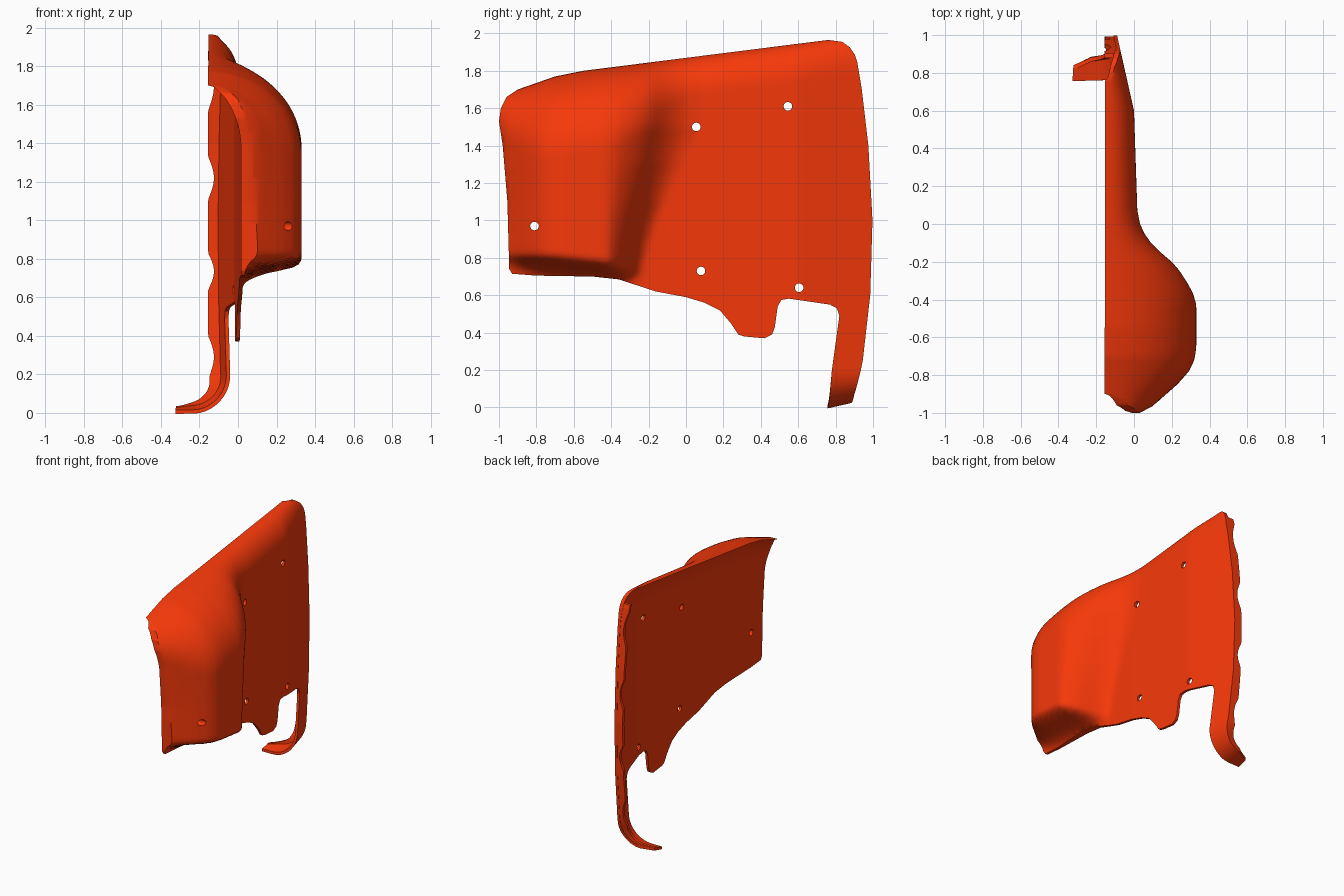
import bpy, bmesh
from math import sin, cos, pi, sqrt

if "Cube" in bpy.data.objects:
    bpy.data.objects.remove(bpy.data.objects["Cube"])


def lerp(t, pts):
    """Piecewise linear interpolation through (t, value) points."""
    if t <= pts[0][0]:
        return pts[0][1]
    for (a, u), (b, v) in zip(pts, pts[1:]):
        if t <= b:
            return u + (v - u) * (t - a) / (b - a)
    return pts[-1][1]


# Side outline (y, z); the tail is laid out flat and bent afterwards
OUTLINE = [(-.945, .74), (-.93, .715), (-.8, .705), (-.5, .7), (-.36, .685), (-.16, .62),
           (0, .59), (.1, .56), (.18, .52), (.24, .45), (.28, .39), (.31, .38), (.42, .37),
           (.46, .39), (.475, .43), (.49, .54), (.51, .575), (.55, .582), (.77, .55),
           (.807, .53), (.82, .49), (.78, .2), (.76, -.05), (.757, -.2), (.84, -.195),
           (.885, -.1), (.9, .03), (.945, .25), (.985, .6), (.997, 1), (.975, 1.4),
           (.94, 1.7), (.915, 1.85), (.903, 1.885), (.877, 1.925), (.835, 1.955),
           (.76, 1.965), (-.55, 1.8), (-.7, 1.77), (-.9, 1.7), (-.96, 1.66), (-.99, 1.6),
           (-1, 1.53), (-.98, 1.4), (-.955, 1.1)]
BACK_EDGE = [(z, y) for y, z in OUTLINE[24:34]]
TOP_EDGE = [(-1, 1.67), (-.9, 1.7), (-.7, 1.77), (-.55, 1.8), (1, 1.9953)]
HOLES = [(-.81, .97), (.055, 1.5), (.545, 1.61), (.08, .73), (.605, .64)]
BASE = [(-1, .036), (0, .02), (.6, 0), (1, -.09)]
BULGE = [(-1, .04), (-.97, .1), (-.9, .18), (-.85, .235), (-.78, .293), (-.72, .32),
         (-.65, .33), (-.43, .33), (-.36, .313), (-.3, .28), (-.25, .245), (-.2, .2),
         (-.15, .14), (-.1, .09), (-.05, .055), (0, .032), (.06, .02), (.12, -.2)]
LEDGE = [(.66, 0), (.69, .1), (.72, .35), (.75, .85), (.765, .95), (.79, 1)]


def roll(y, z, depth):
    """Elliptic roll-over towards the top edge: 0 at the edge, 1 on the panel."""
    d = min(max((lerp(y, TOP_EDGE) - z) / depth, 0), 1)
    return sqrt(max(0, 1 - (1 - d) ** 2))


def inner_x(y, z):
    b = lerp(y, BASE) - .02
    return -.155 + (b + .155) * roll(y, z, .31)


def outer_x(y, z):
    b = lerp(y, BASE)
    q = y
    if y > -.43:    # the inner slope of the bulge is steeper lower down
        q = -.43 + (y + .43) * lerp(z, [(.75, 2.3), (1.1, 1.5), (1.3, 1.2), (1.5, 1)])
    elif y < -.7:   # follow the leaning front edge
        front = lerp(z, [(1.1, -.977), (1.4, -.99), (1.55, -1)])
        q = -.7 + (y + .7) * .3 / (-.7 - front)
    p = max(lerp(q, BULGE), b)
    x = b + (p - b) * lerp(z + .11 * (y + .4), LEDGE)
    depth = .2 + .24 * min(1, (x - b) / .3)
    return -.14 + (x + .14) * roll(y, z, depth)


def bend(x, y, z):
    """Curl the tail inwards below z = 0.2."""
    if z >= .2 or y < .7:
        return x, y, z
    w, r = .2 - z, x + .24
    arc = .2 * pi / 2
    if w < arc:
        a = w / .2
        return -.24 + r * cos(a), y, .2 - r * sin(a)
    return -.24 - (w - arc), y, .2 - r


def link(name, bm):
    bmesh.ops.recalc_face_normals(bm, faces=bm.faces)
    me = bpy.data.meshes.new(name)
    bm.to_mesh(me)
    bm.free()
    ob = bpy.data.objects.new(name, me)
    bpy.context.collection.objects.link(ob)
    return ob


def prism(name, loops):
    """Prisms along x from closed (y, z) loops."""
    bm = bmesh.new()
    for pts in loops:
        lo = [bm.verts.new((-.5, y, z)) for y, z in pts]
        hi = [bm.verts.new((1.5, y, z)) for y, z in pts]
        bm.faces.new(lo)
        bm.faces.new(hi)
        for i in range(len(pts)):
            j = (i + 1) % len(pts)
            bm.faces.new((lo[i], lo[j], hi[j], hi[i]))
    ob = link(name, bm)
    ob.hide_render = True
    return ob


def finish(ob, mat):
    ob.data.materials.clear()
    ob.data.materials.append(mat)
    bpy.ops.object.select_all(action='DESELECT')
    ob.select_set(True)
    bpy.context.view_layer.objects.active = ob
    bpy.ops.object.shade_smooth_by_angle(angle=.6)


orange = bpy.data.materials.new("orange_plastic")
orange.diffuse_color = (.92, .04, .003, 1)
orange.use_nodes = True
orange.node_tree.nodes["Principled BSDF"].inputs["Base Color"].default_value = orange.diffuse_color

# Flat dense slab; its rows run parallel to the top edge and crowd towards it
bm = bmesh.new()
bmesh.ops.create_grid(bm, x_segments=90, y_segments=130, size=1)
for v in bm.verts:
    y = v.co.x * 1.06 + .0013
    t = (1 - v.co.y) * 1.16 - .045
    if 0 < t < .4:
        t = .4 * (t / .4) ** 1.7
    v.co = (0, y, lerp(y, TOP_EDGE) - t)
ext = bmesh.ops.extrude_face_region(bm, geom=bm.faces[:])
bmesh.ops.translate(bm, vec=(1, 0, 0),
                    verts=[v for v in ext["geom"] if isinstance(v, bmesh.types.BMVert)])
panel = link("side_panel", bm)

# Trim it to the outline and drill the holes
dense = []
for (y0, z0), (y1, z1) in zip(OUTLINE, OUTLINE[1:] + OUTLINE[:1]):
    n = max(1, round(sqrt((y1 - y0) ** 2 + (z1 - z0) ** 2) / .022))
    dense += [(y0 + (y1 - y0) * i / n, z0 + (z1 - z0) * i / n) for i in range(n)]
circles = [[(y + .023 * cos(i * pi / 10), z + .023 * sin(i * pi / 10)) for i in range(20)]
           for y, z in HOLES]
cutters = [prism("outline_cutter", [dense]), prism("hole_cutter", circles)]
for cutter, op in zip(cutters, ('INTERSECT', 'DIFFERENCE')):
    m = panel.modifiers.new(op, 'BOOLEAN')
    m.operation, m.object, m.solver = op, cutter, 'EXACT'
dg = bpy.context.evaluated_depsgraph_get()
trimmed = bpy.data.meshes.new_from_object(panel.evaluated_get(dg))
panel.modifiers.clear()
panel.data = trimmed
for c in cutters:
    bpy.data.objects.remove(c)

# Shape the slab: back skin, bulged front skin, curled tail
bm = bmesh.new()
bm.from_mesh(trimmed)
bmesh.ops.triangulate(bm, faces=[f for f in bm.faces if len(f.verts) > 4])
for v in bm.verts:
    x, y, z = v.co
    v.co = bend((outer_x if x > .5 else inner_x)(y, z), y, z)
bmesh.ops.recalc_face_normals(bm, faces=bm.faces)
bm.to_mesh(trimmed)
bm.free()
finish(panel, orange)

# Scalloped flange along the back edge
NOTCHES = [(1.57, 1.83), (1.11, 1.33), (.64, .83), (.18, .4)]
bm = bmesh.new()
rings = []
N = 130
for i in range(N + 1):
    z = -.195 + 2.075 * i / N
    y = lerp(z, BACK_EDGE) - .003
    xi = inner_x(y, z)
    lip = -.155
    for a, b in NOTCHES:
        if a < z < b:
            lip += .03 * sin(pi * (z - a) / (b - a))
    lip = min(lip, xi - .002)
    lip = xi + (lip - xi) * min(1, max(.02, (z + .18) / .4))
    rings.append([bm.verts.new(bend(x, yy, z)) for x, yy in
                  ((xi + .01, y), (lip, y), (lip, y - .022), (xi + .01, y - .022))])
for r, s in zip(rings, rings[1:]):
    for k in range(4):
        bm.faces.new((r[k], r[(k + 1) % 4], s[(k + 1) % 4], s[k]))
bm.faces.new(rings[0])
bm.faces.new(rings[-1])
finish(link("scalloped_flange", bm), orange)
